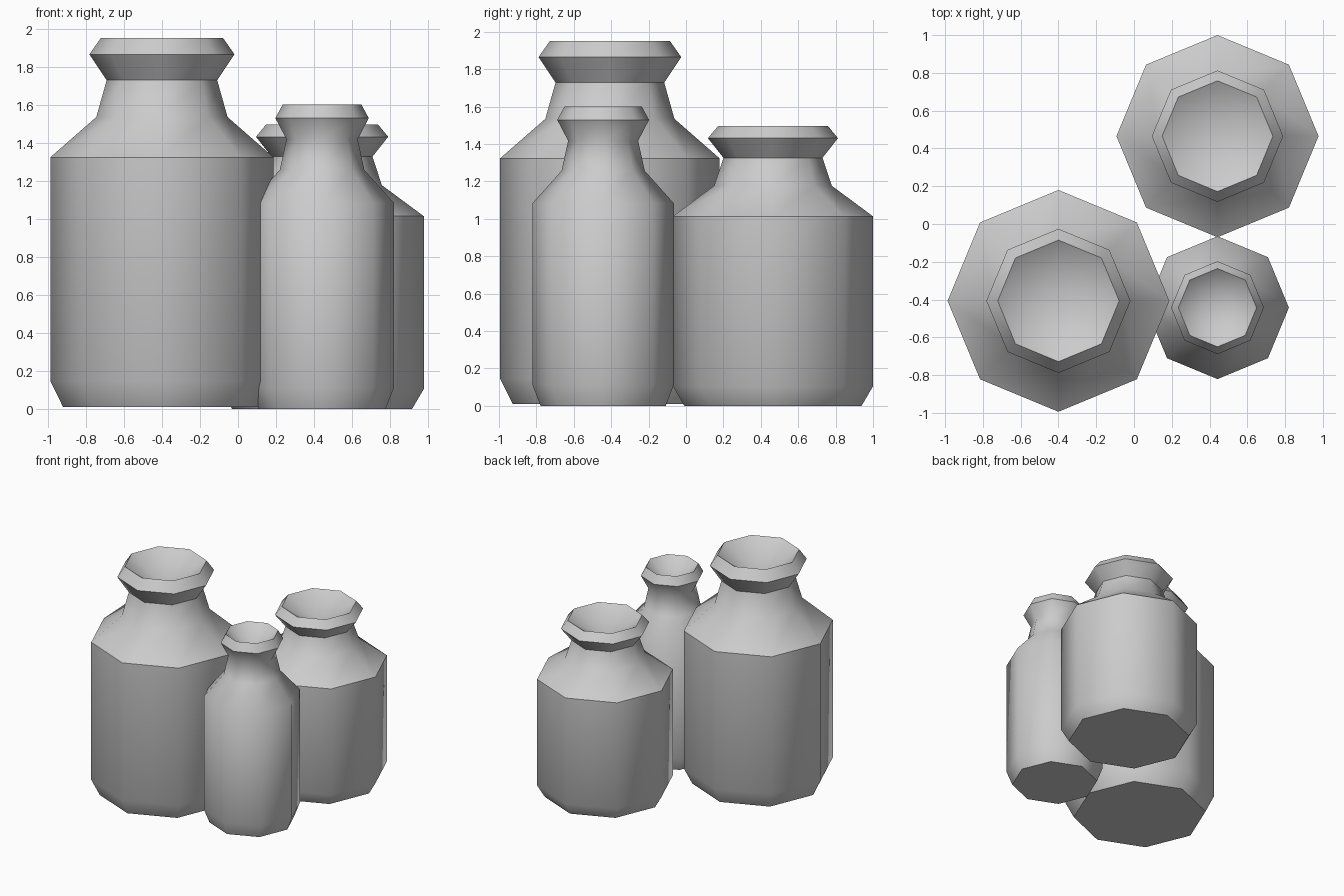
import bpy, bmesh, math

if "Cube" in bpy.data.objects:
    bpy.data.objects.remove(bpy.data.objects["Cube"])

SIDES = 8
# Bottle outline as (radius fraction, height fraction), bottom to rim
PROFILE = [(0.885, 0.0), (1.0, 0.07), (1.0, 0.677), (0.588, 0.786),
           (0.495, 0.886), (0.65, 0.956), (0.548, 1.0)]
BOWL_DEPTH = 0.886  # height fraction of the low point inside the mouth


def make_bottle(name, x, y, z, radius, height):
    bm = bmesh.new()
    rings = []
    for r, h in PROFILE:
        rings.append([bm.verts.new((r * radius * math.cos(2 * math.pi * i / SIDES),
                                    r * radius * math.sin(2 * math.pi * i / SIDES),
                                    h * height)) for i in range(SIDES)])
    # Body, shoulder, neck and lip
    for a, b in zip(rings, rings[1:]):
        for i in range(SIDES):
            j = (i + 1) % SIDES
            bm.faces.new((a[i], a[j], b[j], b[i]))
    # Flat base and sunken mouth
    bm.faces.new(rings[0][::-1])
    low = bm.verts.new((0, 0, BOWL_DEPTH * height))
    for i in range(SIDES):
        bm.faces.new((rings[-1][i], rings[-1][(i + 1) % SIDES], low))
    mesh = bpy.data.meshes.new(name)
    bm.to_mesh(mesh)
    bm.free()
    obj = bpy.data.objects.new(name, mesh)
    obj.location = (x, y, z)
    bpy.context.collection.objects.link(obj)
    # Rounded sides, crisp shoulder and lip edges
    bpy.ops.object.select_all(action='DESELECT')
    obj.select_set(True)
    bpy.context.view_layer.objects.active = obj
    bpy.ops.object.shade_smooth_by_angle(angle=math.radians(46))


make_bottle("large_bottle", -0.40, -0.407, 0.01, 0.587, 1.94)
make_bottle("small_bottle", 0.442, -0.443, 0.0, 0.378, 1.60)
make_bottle("medium_bottle", 0.442, 0.465, 0.0, 0.535, 1.497)
